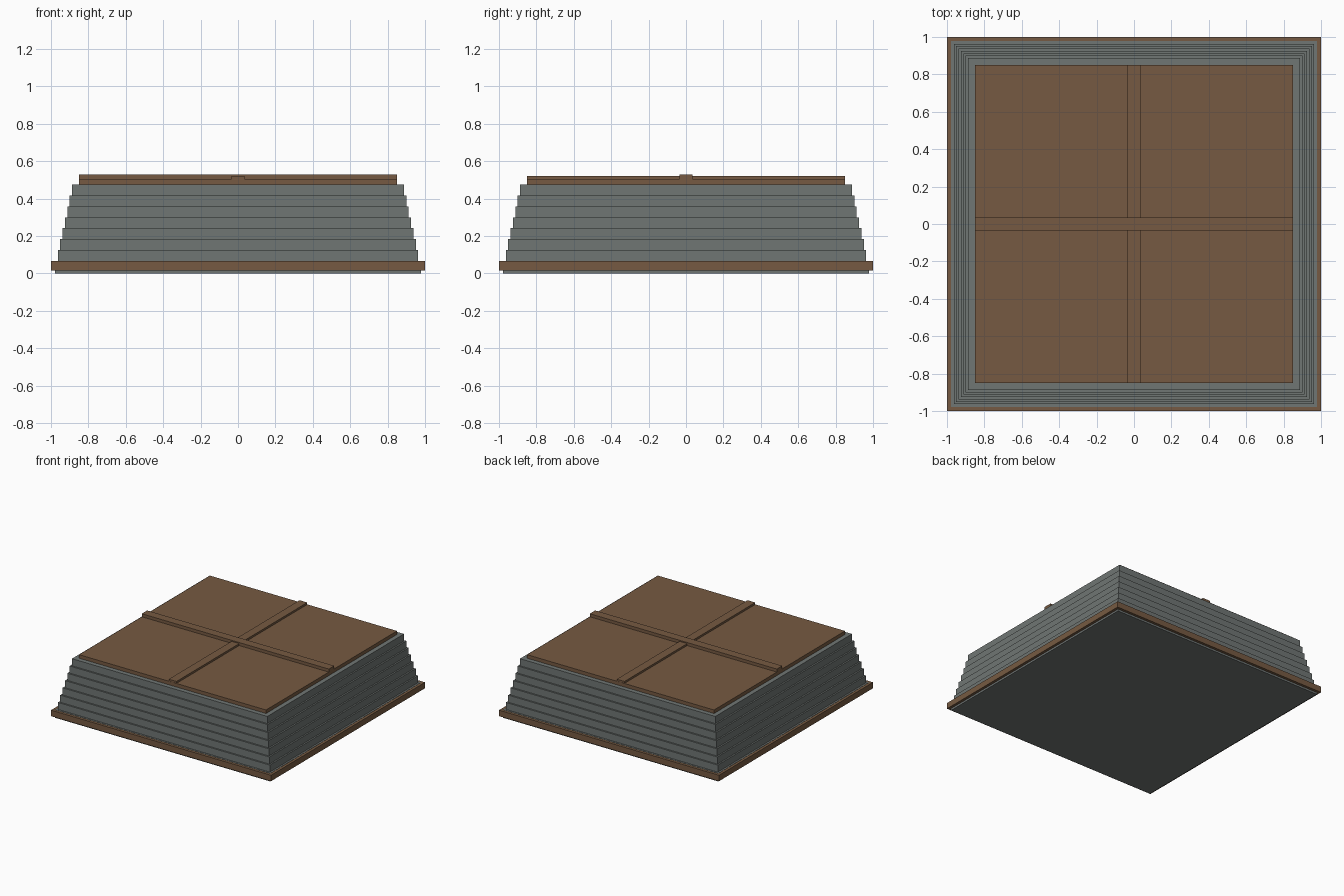
import bpy
import bmesh
from mathutils import Matrix, Vector

if "Cube" in bpy.data.objects:
    bpy.data.objects.remove(bpy.data.objects["Cube"])


def material(name, colour):
    m = bpy.data.materials.new(name)
    m.diffuse_color = (*colour, 1)
    m.use_nodes = True
    m.node_tree.nodes["Principled BSDF"].inputs["Base Color"].default_value = m.diffuse_color
    return m


GREY = material("grey planks", (0.162, 0.181, 0.174))
BROWN = material("brown wood", (0.181, 0.102, 0.054))


def block(name, half_x, half_y, z0, z1, mat):
    """Flat-sided box centred on x = y = 0, between two heights."""
    bm = bmesh.new()
    size = Vector((2 * half_x, 2 * half_y, z1 - z0))
    place = Matrix.Translation((0, 0, (z0 + z1) / 2)) @ Matrix.Diagonal((*size, 1))
    bmesh.ops.create_cube(bm, size=1, matrix=place)
    mesh = bpy.data.meshes.new(name)
    bm.to_mesh(mesh)
    bm.free()
    mesh.materials.append(mat)
    ob = bpy.data.objects.new(name, mesh)
    bpy.context.collection.objects.link(ob)
    return ob


# Base plank layer, with the wider brown trim wrapped round it
block("base_layer", 0.978, 0.978, 0.0, 0.067, GREY)
block("base_trim", 1.0, 1.0, 0.016, 0.065, BROWN)

# Seven stepped plank courses, each narrower than the one below
COURSES, BOTTOM, TOP = 7, 0.066, 0.475
step = (TOP - BOTTOM) / COURSES
for i in range(COURSES):
    half = 0.963 - 0.0126 * i
    block(f"plank_course_{i + 1}", half, half,
          BOTTOM + i * step, BOTTOM + (i + 1) * step, GREY)

# Lid panel with two crossing battens, one slightly taller
block("lid_panel", 0.85, 0.85, TOP, 0.504, BROWN)
block("lid_batten_lengthwise", 0.035, 0.849, 0.49, 0.52, BROWN)
block("lid_batten_crosswise", 0.85, 0.035, 0.49, 0.529, BROWN)
